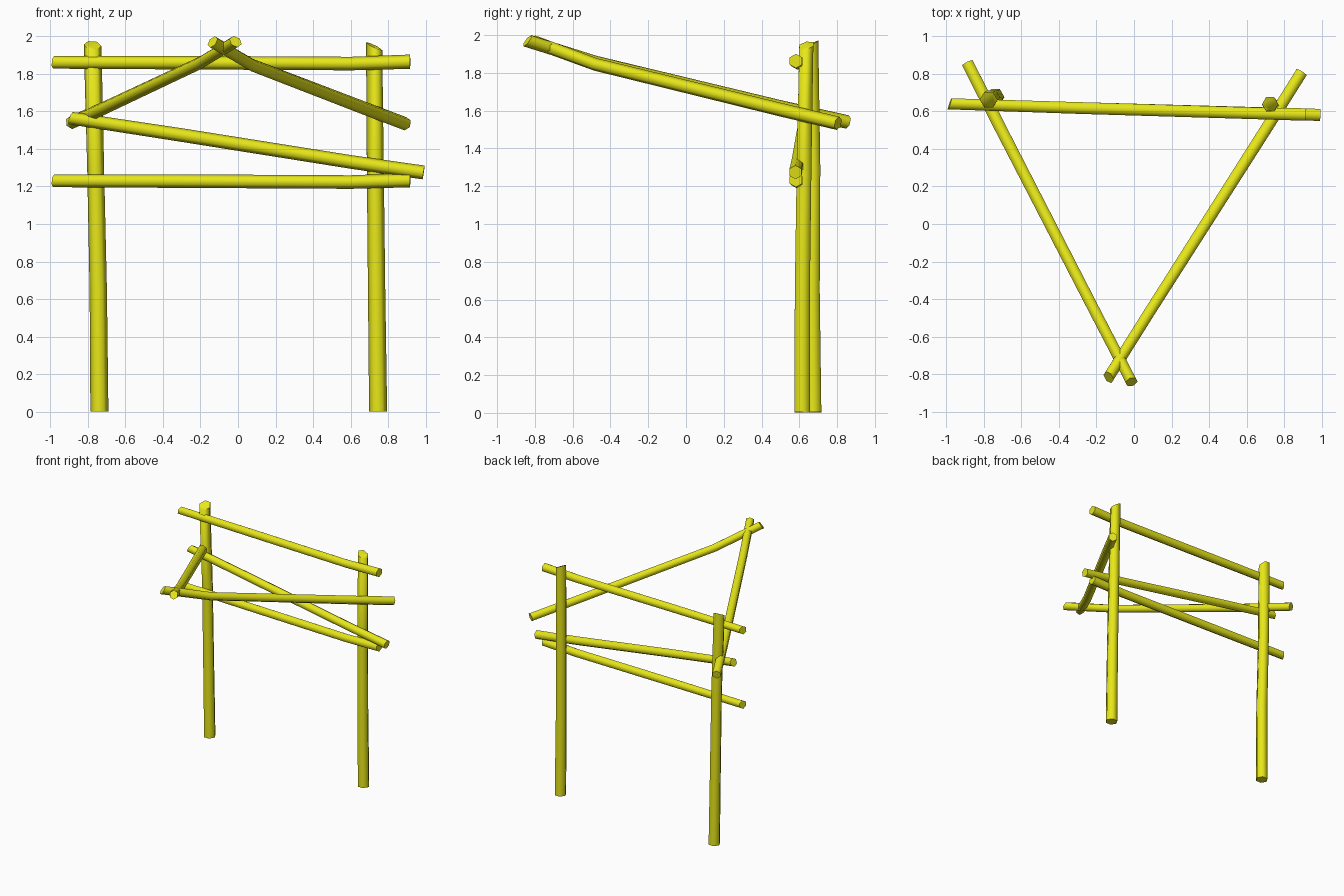
import bpy, bmesh, math
from mathutils import Vector

if "Cube" in bpy.data.objects:
    bpy.data.objects.remove(bpy.data.objects["Cube"])

yellow = bpy.data.materials.new("yellow_wood")
yellow.diffuse_color = (0.8, 0.8, 0.01, 1)
yellow.use_nodes = True
yellow.node_tree.nodes["Principled BSDF"].inputs["Base Color"].default_value = yellow.diffuse_color


def pole(name, points, radii, start_cut=(0, 0, 0), end_cut=(0, 0, 0), up=(0, 0, 1), sides=6):
    """Slightly bent log: rings along points, with slanted end cuts."""
    pts = [Vector(p) for p in points]
    bm = bmesh.new()
    rings = []
    axis = (pts[-1] - pts[0]).normalized()
    u = Vector(up)
    u = (u - axis * u.dot(axis)).normalized()
    v = axis.cross(u)
    for i, (p, r) in enumerate(zip(pts, radii)):
        cut = Vector(start_cut if i == 0 else end_cut if i == len(pts) - 1 else (0, 0, 0))
        ring = []
        for k in range(sides):
            a = math.tau * k / sides
            off = (u * math.cos(a) + v * math.sin(a)) * r
            ring.append(bm.verts.new(p + off + axis * off.dot(cut)))
        rings.append(ring)
    for a, b in zip(rings, rings[1:]):
        for k in range(sides):
            n = (k + 1) % sides
            bm.faces.new((a[k], a[n], b[n], b[k]))
    bm.faces.new(rings[0][::-1])
    bm.faces.new(rings[-1])
    bmesh.ops.recalc_face_normals(bm, faces=bm.faces)
    me = bpy.data.meshes.new(name)
    bm.to_mesh(me)
    bm.free()
    me.materials.append(yellow)
    ob = bpy.data.objects.new(name, me)
    bpy.context.collection.objects.link(ob)
    bpy.context.view_layer.objects.active = ob
    ob.select_set(True)
    bpy.ops.object.shade_smooth_by_angle(angle=math.radians(65))
    ob.select_set(False)


# Upright posts
pole("left_post", [(-0.737, 0.675, 0.003), (-0.743, 0.668, 0.65), (-0.757, 0.672, 1.3), (-0.773, 0.66, 1.95)],
     (0.048, 0.046, 0.045, 0.047), end_cut=(-0.1, 0.5, 0), up=(1, 0, 0))
pole("right_post", [(0.745, 0.615, 0.003), (0.737, 0.616, 0.65), (0.73, 0.625, 1.3), (0.724, 0.637, 1.945)],
     (0.048, 0.046, 0.045, 0.043), end_cut=(-0.5, 0.2, 0), up=(1, 0, 0))

# Level rails
for name, z in (("upper_rail", 1.86), ("lower_rail", 1.23)):
    pole(name, [(-0.98, 0.639, z), (-0.3, 0.617, z - 0.002), (0.6, 0.59, z - 0.007), (0.915, 0.582, z + 0.003)],
         (0.034, 0.036, 0.036, 0.038), start_cut=(0, 0.3, 0.1))

# Sloping brace
pole("diagonal_brace", [(-0.89, 0.636, 1.563), (-0.3, 0.617, 1.473), (0.6, 0.592, 1.33), (0.987, 0.58, 1.274)],
     (0.034, 0.036, 0.036, 0.037), start_cut=(0, 0.2, 0.2))

# Roof poles, crossing at the front
pole("left_roof_pole", [(-0.885, 0.855, 1.54), (-0.71, 0.51, 1.617), (-0.20, -0.48, 1.857), (-0.013, -0.84, 1.97)],
     (0.036, 0.036, 0.034, 0.034), end_cut=(0, 0.2, -0.5))
pole("right_roof_pole", [(0.89, 0.805, 1.533), (0.705, 0.51, 1.603), (0.075, -0.48, 1.845), (-0.135, -0.815, 1.968)],
     (0.036, 0.036, 0.034, 0.034), end_cut=(0.3, 0, -0.5))
